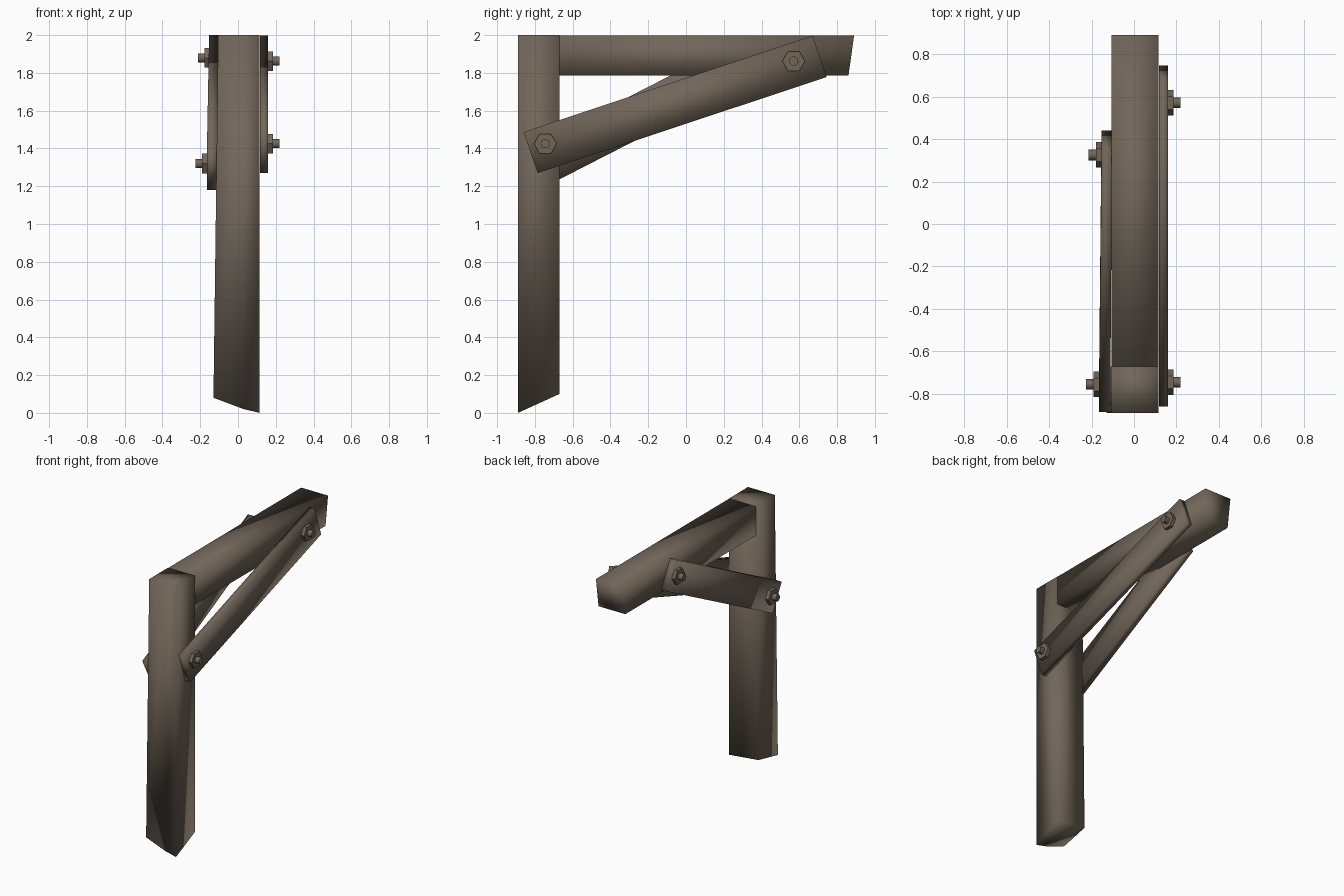
import bpy, bmesh, math
from mathutils import Vector, Matrix

cube = bpy.data.objects.get("Cube")
if cube:
    bpy.data.objects.remove(cube, do_unlink=True)

wood = bpy.data.materials.new("weathered brown")
wood.use_nodes = True
COLOUR = (0.165, 0.132, 0.100, 1)
wood.diffuse_color = COLOUR
wood.node_tree.nodes["Principled BSDF"].inputs["Base Color"].default_value = COLOUR


def add_object(name, bm):
    """Turn a bmesh into a softly shaded wooden object."""
    bmesh.ops.recalc_face_normals(bm, faces=bm.faces)
    for face in bm.faces:
        face.smooth = True
    mesh = bpy.data.meshes.new(name)
    bm.to_mesh(mesh)
    bm.free()
    mesh.materials.append(wood)
    obj = bpy.data.objects.new(name, mesh)
    bpy.context.collection.objects.link(obj)
    return obj


def timber(name, start, end):
    """Bridge two matching end outlines into one solid piece of timber."""
    bm = bmesh.new()
    a = [bm.verts.new(p) for p in start]
    b = [bm.verts.new(p) for p in end]
    bm.faces.new(a)
    bm.faces.new(b)
    for i in range(len(a)):
        j = (i + 1) % len(a)
        bm.faces.new((a[i], a[j], b[j], b[i]))
    return add_object(name, bm)


def bolt(name, x, y, z, side):
    """Hexagonal nut with a round stud, pointing out along the given side."""
    bm = bmesh.new()
    turn = Matrix.Rotation(side * math.pi / 2, 4, "Y")
    for sides, radius, depth in ((6, 0.06, 0.03), (10, 0.025, 0.065)):
        place = Matrix.Translation((x + side * (depth / 2 - 0.005), y, z))
        bmesh.ops.create_cone(bm, cap_ends=True, segments=sides, radius1=radius,
                              radius2=radius, depth=depth, matrix=place @ turn)
    obj = add_object(name, bm)
    bpy.context.view_layer.objects.active = obj
    obj.select_set(True)
    bpy.ops.object.shade_smooth_by_angle(angle=math.radians(40))
    obj.select_set(False)


def brace(name, low, high, inner, outer):
    """Plank whose bottom and top ends are edges in the YZ plane."""
    def outline(edge, k):
        (y0, z0), (y1, z1) = edge
        return [(inner[k], y0, z0), (outer[k], y0, z0),
                (outer[k], y1, z1), (inner[k], y1, z1)]
    timber(name, outline(low, 0), outline(high, 1))


# Upright post with a rough slanted foot
front, back = -0.89, -0.67
foot = [(-0.13, front, 0.08), (0.03, front, 0.02), (0.115, front, 0),
        (0.115, back, 0.1), (-0.125, back, 0.125)]
head = [(-0.105, front, 2), (0.03, front, 2), (0.115, front, 2),
        (0.115, back, 2), (-0.105, back, 2)]
timber("post", foot, head)

# Horizontal beam with a slightly undercut end
beam_ends = []
for y_low, y_high in ((back - 0.005, back - 0.005), (0.86, 0.89)):
    beam_ends.append([(-0.105, y_low, 1.785), (0.115, y_low, 1.785),
                      (0.115, y_high, 1.998), (-0.105, y_high, 1.998)])
timber("beam", *beam_ends)

# Diagonal braces on both faces
brace("left_brace", ((-0.785, 1.27), (-0.86, 1.487)),
      ((0.745, 1.778), (0.67, 1.997)), (0.117, 0.117), (0.16, 0.16))
brace("right_brace", ((-0.78, 1.18), (-0.885, 1.375)),
      ((0.44, 1.805), (0.335, 2.0)), (-0.112, -0.103), (-0.165, -0.153))

# Nuts and studs
bolt("left_lower_bolt", 0.16, -0.745, 1.425, 1)
bolt("left_upper_bolt", 0.16, 0.57, 1.862, 1)
bolt("right_lower_bolt", -0.165, -0.755, 1.32, -1)
bolt("right_upper_bolt", -0.153, 0.325, 1.88, -1)
